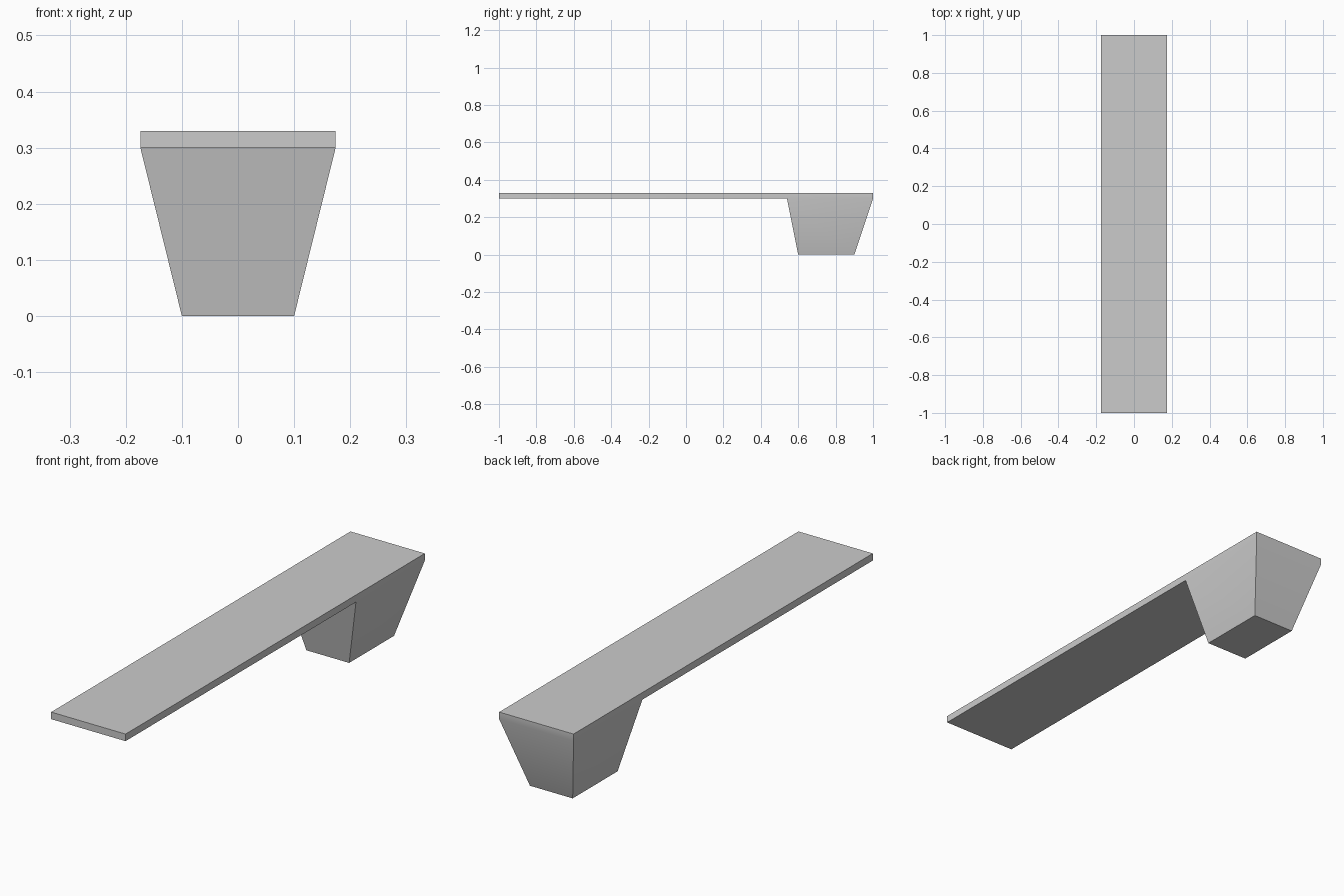
import bpy, bmesh

cube = bpy.data.objects.get("Cube")
if cube:
    bpy.data.objects.remove(cube, do_unlink=True)

# Plain grey finish
grey = bpy.data.materials.new("plain_grey")
grey.use_nodes = True
colour = (0.6, 0.6, 0.6, 1)
grey.diffuse_color = colour
grey.node_tree.nodes["Principled BSDF"].inputs["Base Color"].default_value = colour

HALF, FOOT_HALF = 0.174, 0.1
UNDERSIDE, TOP = 0.3, 0.33

bm = bmesh.new()


def row(y, z, half):
    """Left and right corner of one cross-section edge."""
    return [bm.verts.new((s * half, y, z)) for s in (-1, 1)]


def bridge(a, b):
    return bm.faces.new((a[0], a[1], b[1], b[0]))


# Long plank with an overhanging front
top = [row(y, TOP, HALF) for y in (-1, 0.54, 1)]
low = [row(y, UNDERSIDE, HALF) for y in (-1, 0.54, 1)]
for rows in (top, low[:2]):
    for a, b in zip(rows, rows[1:]):
        bridge(a, b)
for i in (0, 2):
    bridge(top[i], low[i])
for i in (0, 1):
    for s in (0, 1):
        bm.faces.new((top[i][s], top[i + 1][s], low[i + 1][s], low[i][s]))

# Tapered foot growing out of the rear underside
foot = [row(y, 0, FOOT_HALF) for y in (0.6, 0.9)]
bridge(*foot)
for upper, lower in zip(low[1:], foot):
    bridge(upper, lower)
for s in (0, 1):
    bm.faces.new((low[1][s], low[2][s], foot[1][s], foot[0][s]))

bmesh.ops.recalc_face_normals(bm, faces=bm.faces)
mesh = bpy.data.meshes.new("plank_with_foot")
bm.to_mesh(mesh)
bm.free()
mesh.materials.append(grey)
board = bpy.data.objects.new("plank_with_foot", mesh)
bpy.context.collection.objects.link(board)

# Soft bend between plank edge and foot, crisp corners elsewhere
bpy.ops.object.select_all(action="DESELECT")
board.select_set(True)
bpy.context.view_layer.objects.active = board
bpy.ops.object.shade_smooth_by_angle(angle=0.6)
